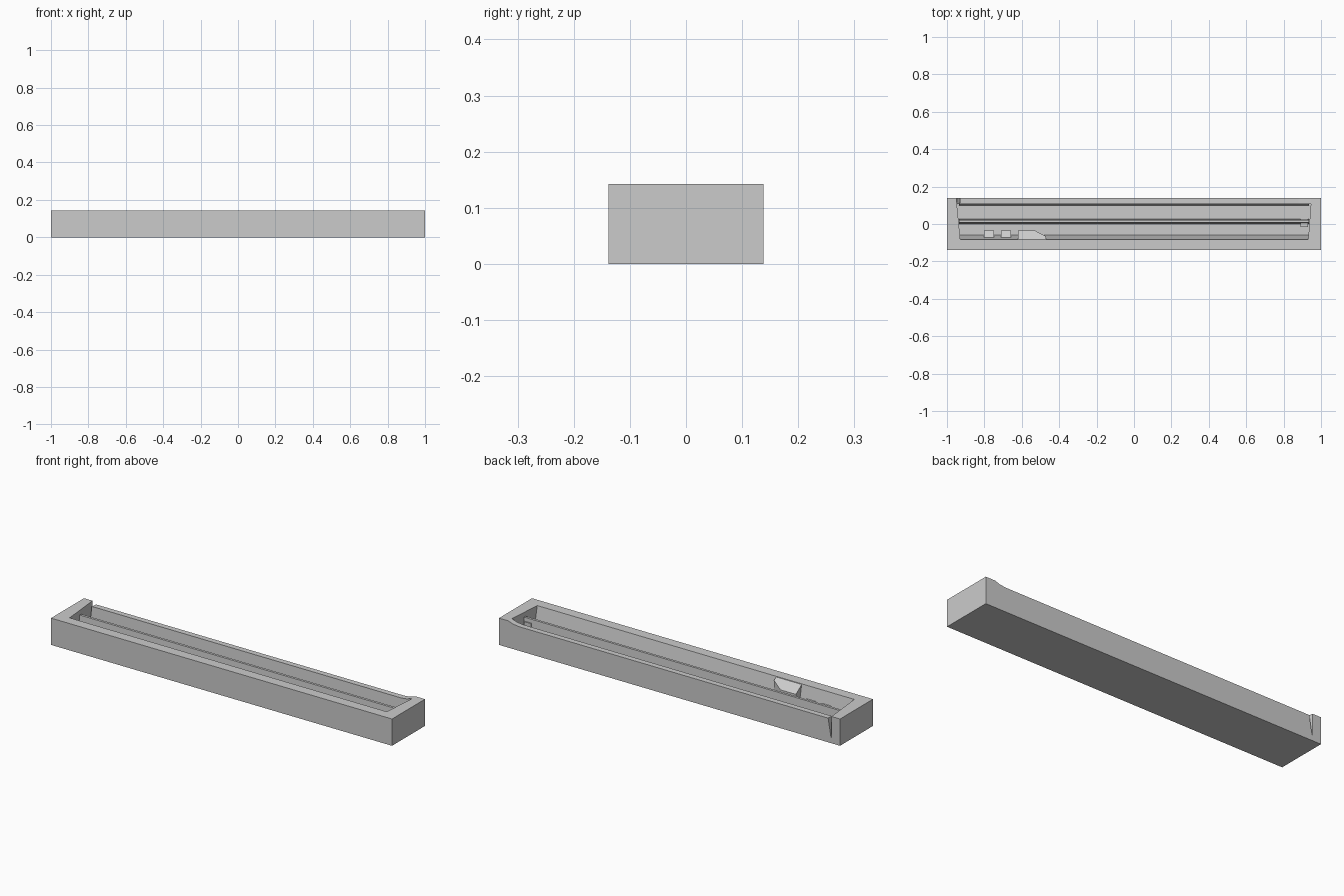
import bpy, bmesh

if "Cube" in bpy.data.objects:
    bpy.data.objects.remove(bpy.data.objects["Cube"])

H, Y = 0.142, 0.138


def prism(name, pts, axis, lo, hi):
    """Extrude a 2D profile along an axis (remaining axes keep x, y, z order)."""
    def place(a, b, t):
        return {'x': (t, a, b), 'y': (a, t, b), 'z': (a, b, t)}[axis]
    bm = bmesh.new()
    ring_a = [bm.verts.new(place(a, b, lo)) for a, b in pts]
    ring_b = [bm.verts.new(place(a, b, hi)) for a, b in pts]
    n = len(pts)
    bm.faces.new(ring_a)
    bm.faces.new(ring_b)
    for i in range(n):
        j = (i + 1) % n
        bm.faces.new((ring_a[i], ring_a[j], ring_b[j], ring_b[i]))
    bmesh.ops.recalc_face_normals(bm, faces=bm.faces)
    mesh = bpy.data.meshes.new(name)
    bm.to_mesh(mesh)
    bm.free()
    obj = bpy.data.objects.new(name, mesh)
    bpy.context.collection.objects.link(obj)
    return obj


# floor of the trough
prism("floor", [(-Y, 0), (Y, 0), (Y, 0.02), (-Y, 0.02)], 'x', -0.96, 0.96)

# front wall with a steep inner slope
prism("front_wall", [(-Y, 0), (-0.06, 0), (-0.06, 0.02), (-0.084, H), (-Y, H)],
      'x', -0.95, 0.95)

# end blocks, inner faces slightly skewed in plan
prism("left_end", [(-1, -Y), (-0.925, -Y), (-0.927, -0.1), (-0.95, Y), (-1, Y)],
      'z', 0, H)
prism("right_end", [(1, -Y), (0.93, -Y), (0.93, -0.1), (0.948, Y), (1, Y)],
      'z', 0, H)

# lower back wall: notch beside the left end, rising into the right end
prism("back_wall", [(-0.96, 0), (-0.96, 0.03), (-0.947, 0.03), (-0.93, 0.128),
                    (0.88, 0.128), (0.915, 0.132), (0.945, H), (0.96, H),
                    (0.96, 0)], 'y', 0.108, Y)

# sloped skirt inside the back wall
prism("back_skirt", [(0.098, 0), (0.112, 0), (0.112, 0.125), (0.108, 0.125)],
      'x', -0.935, 0.935)

# central divider
prism("divider", [(0.0, 0), (0.028, 0), (0.021, 0.12), (0.008, 0.12)],
      'x', -0.935, 0.935)
prism("divider_stop", [(0.89, -0.015), (0.93, -0.015), (0.93, 0.028), (0.89, 0.028)],
      'z', 0.02, 0.10)

# sloped bracket and two small blocks against the front wall
bracket = prism("bracket", [(-0.62, -0.088), (-0.47, -0.088), (-0.47, -0.066),
                            (-0.53, -0.035), (-0.62, -0.035)], 'z', 0.02, H)
for v in bracket.data.vertices:
    if v.co.z > 0.1:
        v.co.z = H - 0.7 * (v.co.y + 0.088)
for i, x in enumerate((-0.775, -0.685)):
    prism(f"small_block_{i + 1}", [(-0.075, 0.02), (-0.035, 0.02), (-0.035, 0.06),
                                   (-0.075, 0.08)], 'x', x - 0.027, x + 0.027)
